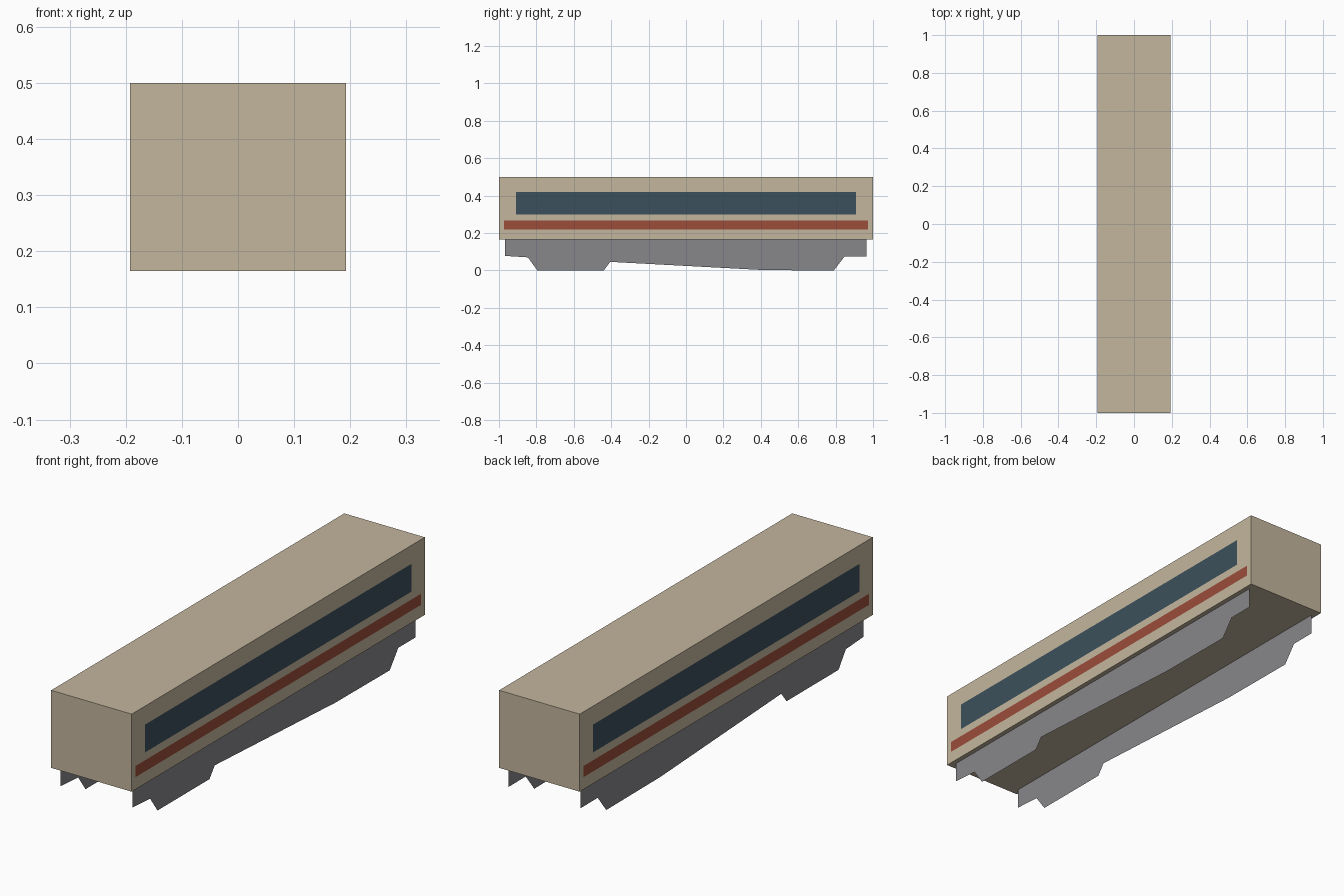
import bpy, bmesh

if "Cube" in bpy.data.objects:
    bpy.data.objects.remove(bpy.data.objects["Cube"])


def material(name, rgb):
    # sRGB bytes to a linear flat colour
    m = bpy.data.materials.new(name)
    lin = [((c / 255 + 0.055) / 1.055) ** 2.4 for c in rgb]
    m.diffuse_color = (*lin, 1)
    m.use_nodes = True
    m.node_tree.nodes["Principled BSDF"].inputs["Base Color"].default_value = m.diffuse_color
    return m


beige = material("beige_paint", (196, 182, 158))
glass = material("dark_blue_glass", (60, 80, 92))
red = material("red_stripe", (155, 77, 58))
grey = material("grey_underframe", (135, 135, 139))


def finish(name, bm, mats):
    mesh = bpy.data.meshes.new(name)
    bm.to_mesh(mesh)
    bm.free()
    for m in mats:
        mesh.materials.append(m)
    obj = bpy.data.objects.new(name, mesh)
    bpy.context.collection.objects.link(obj)
    return obj


# Car body: a plain box, its sides cut along the window and stripe borders
HALF_W, BOTTOM, TOP = 0.1925, 0.165, 0.5
WINDOW = (-0.908, 0.908, 0.30, 0.42)
STRIPE = (-0.973, 0.973, 0.218, 0.266)

bm = bmesh.new()
bmesh.ops.create_cube(bm, size=1)
for v in bm.verts:
    v.co.x *= 2 * HALF_W
    v.co.y *= 2
    v.co.z = TOP if v.co.z > 0 else BOTTOM


def cut(axis, value):
    # Slice only the two long side faces
    sides = [f for f in bm.faces if abs(f.normal.x) > 0.9]
    geom = set(sides)
    for f in sides:
        geom.update(f.edges, f.verts)
    point, normal = [0, 0, 0], [0, 0, 0]
    point[axis], normal[axis] = value, 1
    bmesh.ops.bisect_plane(bm, geom=list(geom), plane_co=point, plane_no=normal)


bm.normal_update()
for y0, y1, z0, z1 in (WINDOW, STRIPE):
    for axis, value in ((1, y0), (1, y1), (2, z0), (2, z1)):
        cut(axis, value)
        bm.normal_update()

# Window band and stripe colours by position on the sides
for f in bm.faces:
    if abs(f.normal.x) > 0.9:
        c = f.calc_center_median()
        for index, (y0, y1, z0, z1) in enumerate((WINDOW, STRIPE), 1):
            if y0 < c.y < y1 and z0 < c.z < z1:
                f.material_index = index
finish("car_body", bm, [beige, glass, red])

# Underframe skirts: one flat sheet below each side
PROFILE = [(-0.967, 0.165), (-0.967, 0.078), (-0.845, 0.07), (-0.795, 0),
           (-0.44, 0), (-0.405, 0.046), (0.42, 0.002), (0.79, 0),
           (0.848, 0.075), (0.964, 0.075), (0.964, 0.165)]
for name, side in (("right_skirt", 1), ("left_skirt", -1)):
    bm = bmesh.new()
    face = bm.faces.new([bm.verts.new((side * 0.172, y, z)) for y, z in PROFILE])
    face.normal_update()
    if face.normal.x * side < 0:
        face.normal_flip()
    finish(name, bm, [grey])
